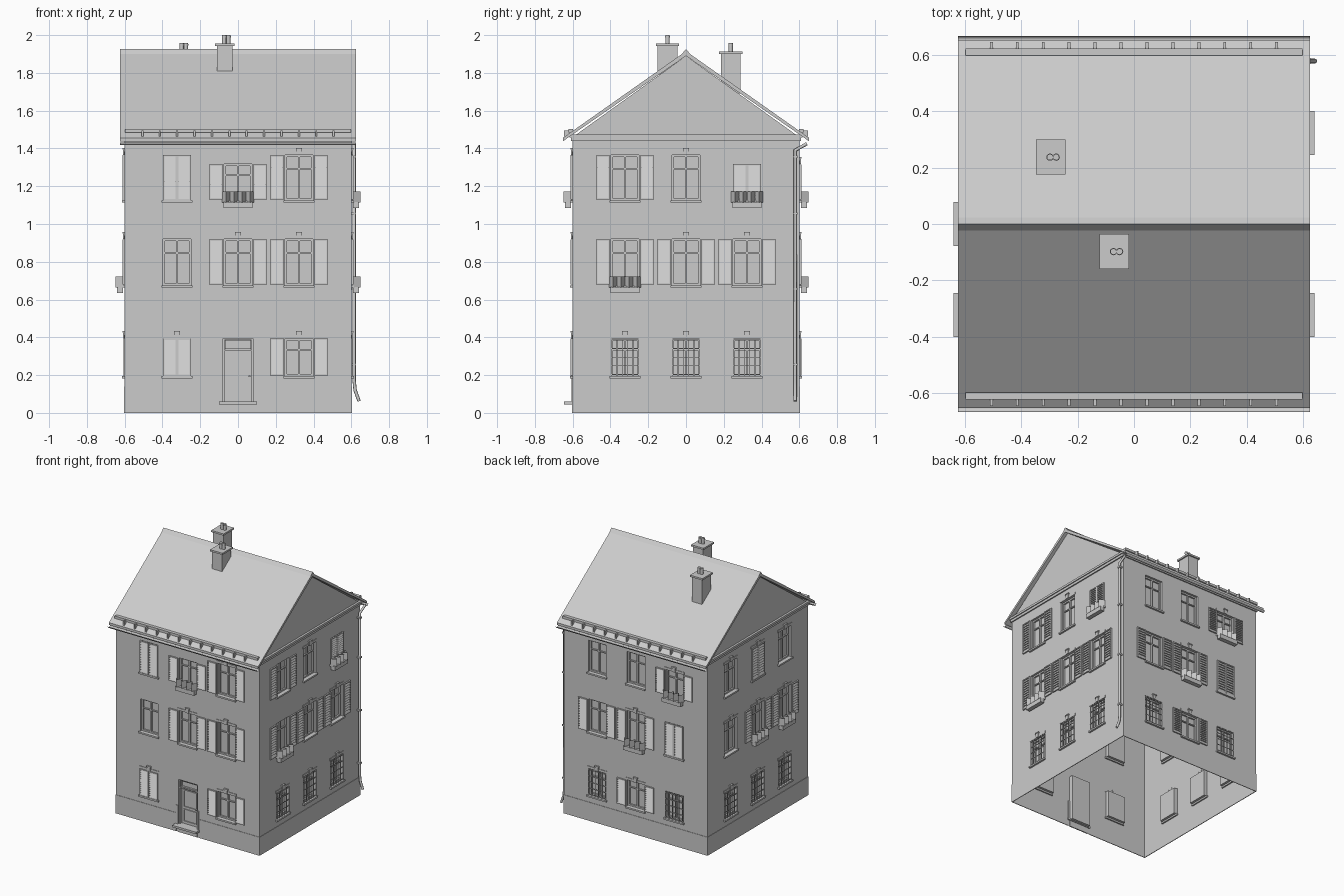
import bpy, bmesh, math
from mathutils import Matrix, Vector

if "Cube" in bpy.data.objects:
    bpy.data.objects.remove(bpy.data.objects["Cube"])

parts = {}          # part name -> bmesh
M = Matrix()        # current side transform; local wall plane is y = -0.6


def quad(part, *pts):
    bm = parts.setdefault(part, bmesh.new())
    bm.faces.new([bm.verts.new(M @ Vector(p)) for p in pts])


def box(part, x0, x1, y0, y1, z0, z1):
    bm = parts.setdefault(part, bmesh.new())
    m = Matrix.Translation(((x0 + x1) / 2, (y0 + y1) / 2, (z0 + z1) / 2))
    s = Matrix.Diagonal((x1 - x0, y1 - y0, z1 - z0, 1))
    bmesh.ops.create_cube(bm, size=1, matrix=M @ m @ s)


def prism(part, profile, x0, x1):
    """Closed (y, z) profile extruded along x."""
    quad(part, *[(x0, y, z) for y, z in profile])
    quad(part, *[(x1, y, z) for y, z in reversed(profile)])
    for a, b in zip(profile, profile[1:] + profile[:1]):
        quad(part, (x0, *a), (x1, *a), (x1, *b), (x0, *b))


def tube(name, pts, r):
    cu = bpy.data.curves.new(name, 'CURVE')
    cu.dimensions, cu.bevel_depth, cu.bevel_resolution = '3D', r, 2
    cu.use_fill_caps = True
    sp = cu.splines.new('POLY')
    sp.points.add(len(pts) - 1)
    for p, c in zip(sp.points, pts):
        p.co = (*c, 1)
    bpy.context.collection.objects.link(bpy.data.objects.new(name, cu))


def frame(part, x0, x1, y0, y1, z0, z1, t):
    box(part, x0, x0 + t, y0, y1, z0, z1)
    box(part, x1 - t, x1, y0, y1, z0, z1)
    box(part, x0 + t, x1 - t, y0, y1, z0, z0 + t)
    box(part, x0 + t, x1 - t, y0, y1, z1 - t, z1)


def shutter(x0, x1, z0, z1):
    frame("shutter_frames", x0, x1, -0.611, -0.601, z0, z1, 0.008)
    n, a, b = 12, x0 + 0.008, x1 - 0.008
    h = (z1 - z0 - 0.016) / n
    for i in range(n):
        z = z0 + 0.008 + i * h
        quad("shutter_slats", (a, -0.611, z), (b, -0.611, z), (b, -0.603, z + h), (a, -0.603, z + h))
        quad("shutter_slats", (a, -0.603, z + h), (b, -0.603, z + h), (b, -0.611, z + h), (a, -0.611, z + h))


def reveal(x0, x1, z0, z1, d):
    y0, y1 = -0.6, -0.6 + d
    c = [(x0, z0), (x1, z0), (x1, z1), (x0, z1)]
    for a, b in zip(c, c[1:] + c[:1]):
        quad("window_reveals", (a[0], y0, a[1]), (b[0], y0, b[1]), (b[0], y1, b[1]), (a[0], y1, a[1]))
    quad("panes", *[(x, y1, z) for x, z in c])


def window(u, z0, z1, code):
    x0, x1 = u - 0.075, u + 0.075
    reveal(x0, x1, z0, z1, 0.028)
    frame("window_frames", x0, x1, -0.584, -0.572, z0, z1, 0.011)
    box("window_frames", u - 0.006, u + 0.006, -0.584, -0.572, z0, z1)
    zt = z1 - (z1 - z0) * 0.3
    box("window_frames", x0, x1, -0.582, -0.572, zt - 0.004, zt + 0.004)
    box("sills", x0 - 0.008, x1 + 0.008, -0.614, -0.59, z0 - 0.012, z0)
    if 'K' in code:     # keystone and thin lintel
        box("keystones", u - 0.013, u + 0.013, -0.609, -0.598, z1, z1 + 0.03)
        box("keystones", u - 0.017, u + 0.017, -0.612, -0.598, z1 + 0.03, z1 + 0.038)
        box("lintels", x0 - 0.008, x1 + 0.008, -0.604, -0.598, z1, z1 + 0.018)
    if 'O' in code:     # open shutters
        shutter(x0 - 0.079, x0 - 0.005, z0 + 0.004, z1 - 0.002)
        shutter(x1 + 0.005, x1 + 0.079, z0 + 0.004, z1 - 0.002)
    if 'C' in code:     # closed shutters
        shutter(x0, u - 0.001, z0, z1)
        shutter(u + 0.001, x1, z0, z1)
    if 'B' in code:     # window bars
        for i in range(6):
            x = x0 + 0.004 + i * 0.0284
            box("window_bars", x - 0.002, x + 0.002, -0.606, -0.602, z0, z1)
        for i in range(5):
            z = z0 + 0.008 + i * (z1 - z0 - 0.016) / 4
            box("window_bars", x0, x1, -0.605, -0.601, z - 0.002, z + 0.002)
    if 'P' in code:     # flower box with plant cards
        box("flower_boxes", u - 0.078, u + 0.078, -0.64, -0.608, z0 - 0.04, z0 - 0.008)
        pts = [(u - 0.085 + i * 0.17 / 8, -0.648 if i % 2 else -0.606) for i in range(9)]
        for (ax, ay), (bx, by) in zip(pts, pts[1:]):
            quad("plants", (ax, ay, z0 - 0.01), (bx, by, z0 - 0.01), (bx, by, z0 + 0.047), (ax, ay, z0 + 0.047))


def wall(holes, top):
    us = sorted({-0.6, 0.6, *[v for h in holes for v in h[:2]]})
    zs = sorted({0, top, *[v for h in holes for v in h[2:]]})
    for a, b in zip(us, us[1:]):
        for c, d in zip(zs, zs[1:]):
            u, z = (a + b) / 2, (c + d) / 2
            if not any(h[0] < u < h[1] and h[2] < z < h[3] for h in holes):
                quad("walls", (a, -0.6, c), (b, -0.6, c), (b, -0.6, d), (a, -0.6, d))


# Sides in order front, right, back, left; rows top to bottom.
# O open, C closed, P planter, K keystone, B bars, s short, D door
sides = [
    [["C", "OPs", "OK"], ["", "OK", "OK"], ["CK", "D", "OK"]],
    [["O", "K", "CPs"], ["OP", "OK", "OK"], ["BK", "BK", "BK"]],
    [["", "", "OPKs"], ["O", "OPK", "C"], ["BK", "OK", "B"]],
    [["K", "CK", "K"], ["K", "OPK", "OPK"], ["BK", "BK", "BK"]],
]
rows = [(1.125, 1.365), (0.675, 0.92), (0.195, 0.395)]
for k, grid in enumerate(sides):
    M = Matrix.Rotation(k * math.pi / 2, 4, 'Z')
    holes = []
    for (z0, z1), codes in zip(rows, grid):
        for u, code in zip((-0.323, 0, 0.323), codes):
            if code == "D":
                holes.append((-0.08, 0.08, 0.05, 0.395))
                continue
            zt = z1 - 0.048 if 's' in code else z1
            holes.append((u - 0.075, u + 0.075, z0, zt))
            window(u, z0, zt, code)
    wall(holes, 1.46)
    if k % 2:       # gable triangle
        quad("walls", (-0.6, -0.6, 1.46), (0.6, -0.6, 1.46), (0, -0.6, 1.89))
    # plinth, split around the door on the front
    for a, b in ([(-0.603, -0.095), (0.095, 0.603)] if k == 0 else [(-0.603, 0.603)]):
        box("plinth", a, b, -0.603, -0.598, 0, 0.14)
    # cornice
    box("cornice", -0.609, 0.609, -0.609, -0.598, 1.44, 1.458)
    box("cornice", -0.616, 0.616, -0.616, -0.598, 1.458, 1.474)

# Door with transom, panels, handle and step
M = Matrix()
reveal(-0.08, 0.08, 0.05, 0.395, 0.03)
frame("door_frame", -0.08, 0.08, -0.592, -0.57, 0.05, 0.395, 0.008)
box("door_frame", -0.072, 0.072, -0.588, -0.57, 0.328, 0.336)
frame("door_frame", -0.07, 0.07, -0.584, -0.57, 0.336, 0.385, 0.005)
for a, b in ((0.075, 0.17), (0.185, 0.315)):
    frame("door_panels", -0.055, 0.055, -0.577, -0.57, a, b, 0.006)
box("door_handle", 0.055, 0.066, -0.59, -0.57, 0.19, 0.197)
for s in (-1, 1):
    box("door_jambs", s * 0.0875 - 0.0075, s * 0.0875 + 0.0075, -0.606, -0.596, 0.06, 0.2)
box("door_step", -0.1, 0.1, -0.645, -0.59, 0.045, 0.06)
box("step_riser", -0.08, 0.08, -0.604, -0.596, 0, 0.045)

# Roof slopes, gutters and snow guards, mirrored front to back
for s in (-1, 1):
    prism("roof", [(0, 1.915), (s * 0.652, 1.456), (s * 0.652, 1.438), (0, 1.89)], -0.625, 0.625)
    arc = [(s * 0.653 + 0.013 * math.cos(t), 1.431 + 0.013 * math.sin(t))
           for t in [math.pi + i * math.pi / 8 for i in range(9)]]
    for a, b in zip(arc, arc[1:]):
        quad("gutters", (-0.625, *a), (0.625, *a), (0.625, *b), (-0.625, *b))
    ya, yb = sorted((s * 0.597, s * 0.622))
    box("snow_guards", -0.597, 0.597, ya, yb, 1.484, 1.502)
    ya, yb = sorted((s * 0.615, s * 0.645))
    for i in range(12):
        x = -0.506 + i * 0.092
        box("guard_brackets", x - 0.005, x + 0.005, ya, yb, 1.462, 1.496)
prism("ridge_cap", [(-0.023, 1.899), (0, 1.926), (0.023, 1.899), (0, 1.91)], -0.625, 0.625)

# Chimneys with caps and paired pots
for cx, cy, top, z0, end in ((-0.07, -0.098, 1.942, 1.79, 2.0), (-0.295, 0.237, 1.9, 1.69, 1.958)):
    box("chimneys", cx - 0.042, cx + 0.042, cy - 0.052, cy + 0.052, z0, top)
    box("chimney_caps", cx - 0.052, cx + 0.052, cy - 0.062, cy + 0.062, top, top + 0.013)
    bm = parts.setdefault("chimney_pots", bmesh.new())
    for dx in (-0.003, 0.019):
        for r, a, b in ((0.011, top + 0.01, end), (0.013, end - 0.012, end - 0.006)):
            bmesh.ops.create_cone(bm, cap_ends=True, segments=16, radius1=r, radius2=r, depth=b - a,
                                  matrix=Matrix.Translation((cx + dx, cy, (a + b) / 2)))

# Drain pipe with wall brackets
tube("drain_pipe", [(0.615, 0.64, 1.425), (0.615, 0.578, 1.39), (0.615, 0.578, 0.17),
                    (0.62, 0.578, 0.12), (0.641, 0.578, 0.062)], 0.009)
for z in (0.25, 0.65, 1.05, 1.35):
    box("pipe_brackets", 0.598, 0.626, 0.567, 0.589, z, z + 0.012)

# Turn every collected part into an object
for name, bm in parts.items():
    if name in ("walls", "window_reveals", "gutters", "roof", "ridge_cap"):
        bmesh.ops.remove_doubles(bm, verts=bm.verts, dist=0.0001)
    if name in ("roof", "ridge_cap", "walls"):
        bmesh.ops.recalc_face_normals(bm, faces=bm.faces)
    me = bpy.data.meshes.new(name)
    bm.to_mesh(me)
    bm.free()
    ob = bpy.data.objects.new(name, me)
    bpy.context.collection.objects.link(ob)
    if name in ("gutters", "chimney_pots"):
        bpy.ops.object.select_all(action='DESELECT')
        ob.select_set(True)
        bpy.context.view_layer.objects.active = ob
        bpy.ops.object.shade_smooth_by_angle()
